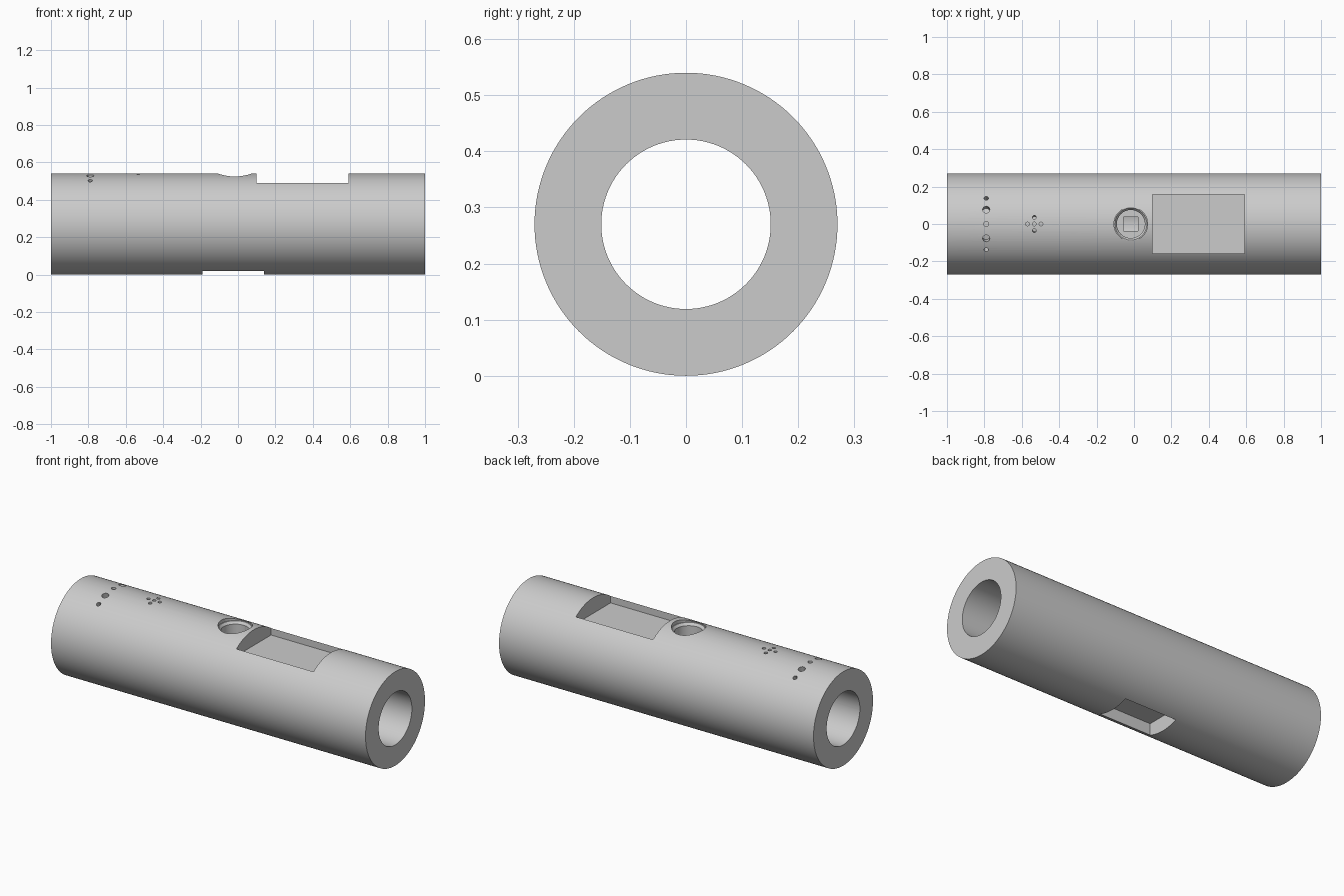
import bpy
import math
from mathutils import Vector

if "Cube" in bpy.data.objects:
    bpy.data.objects.remove(bpy.data.objects["Cube"], do_unlink=True)

R_OUT, R_IN, AXIS = 0.27, 0.151, 0.27

grey = bpy.data.materials.new("plain grey")
grey.use_nodes = True
colour = (0.6, 0.6, 0.6, 1)
grey.diffuse_color = colour
grey.node_tree.nodes["Principled BSDF"].inputs["Base Color"].default_value = colour


def cylinder(name, radius, depth, location, rotation=(0, 0, 0), sides=32, top=None):
    bpy.ops.mesh.primitive_cone_add(
        vertices=sides, radius1=radius, radius2=radius if top is None else top,
        depth=depth, location=location, rotation=rotation)
    obj = bpy.context.object
    obj.name = name
    return obj


def box(name, low, high):
    low, high = Vector(low), Vector(high)
    bpy.ops.mesh.primitive_cube_add(size=1, location=(low + high) / 2)
    obj = bpy.context.object
    obj.name = name
    obj.scale = high - low
    return obj


def cut(target, cutter):
    """Subtract the cutter and discard it."""
    cutter.hide_render = True
    mod = target.modifiers.new("cut", 'BOOLEAN')
    mod.operation, mod.solver, mod.object = 'DIFFERENCE', 'EXACT', cutter
    bpy.context.view_layer.objects.active = target
    bpy.ops.object.modifier_apply(modifier=mod.name)
    bpy.data.objects.remove(cutter, do_unlink=True)


def drill(target, x, y, radius, depth=0.04):
    """Blind hole pointing at the tube axis."""
    angle = math.asin(y / R_OUT)
    centre = (x, R_OUT * math.sin(angle), AXIS + R_OUT * math.cos(angle))
    cut(target, cylinder("drill", radius, depth * 2, centre, (-angle, 0, 0), 24))


# Tube body with a through bore
lying = (0, math.pi / 2, 0)
body = cylinder("tube_body", R_OUT, 2, (0, 0, AXIS), lying, 128)
bpy.ops.object.transform_apply(location=True, rotation=True, scale=True)
body.data.materials.append(grey)
cut(body, cylinder("bore", R_IN, 2.2, (0, 0, AXIS), lying, 96))

# Rectangular pockets on top and underneath
cut(body, box("top_pocket", (0.10, -0.157, 0.45), (0.59, 0.157, 0.7)))
cut(body, box("bottom_pocket", (-0.19, -0.10, -0.2), (0.14, 0.10, 0.085)))

# Round button recess: rim, chamfer, well and square opening
bx = -0.017
cut(body, cylinder("rim", 0.09, 0.1, (bx, 0, 0.57), sides=64))
cut(body, cylinder("chamfer", 0.07, 0.025, (bx, 0, 0.5125), sides=64, top=0.09))
cut(body, cylinder("well", 0.075, 0.1, (bx, 0, 0.50), sides=64))
cut(body, box("square_opening", (bx - 0.038, -0.038, 0.3), (bx + 0.038, 0.038, 0.5)))

# Arc of five indicator holes
for y, radius in ((0, 0.013), (0.077, 0.019), (0.138, 0.012)):
    for side in ((1, -1) if y else (1,)):
        drill(body, -0.79, y * side, radius)

# Cross of five small holes
for dx, dy in ((0, 0), (1, 0), (-1, 0), (0, 1), (0, -1)):
    drill(body, -0.533 + dx * 0.036, dy * 0.036, 0.01)

# Smooth round walls, sharp rims
bpy.ops.object.select_all(action='DESELECT')
body.select_set(True)
bpy.context.view_layer.objects.active = body
bpy.ops.object.shade_smooth_by_angle(angle=math.radians(25))
